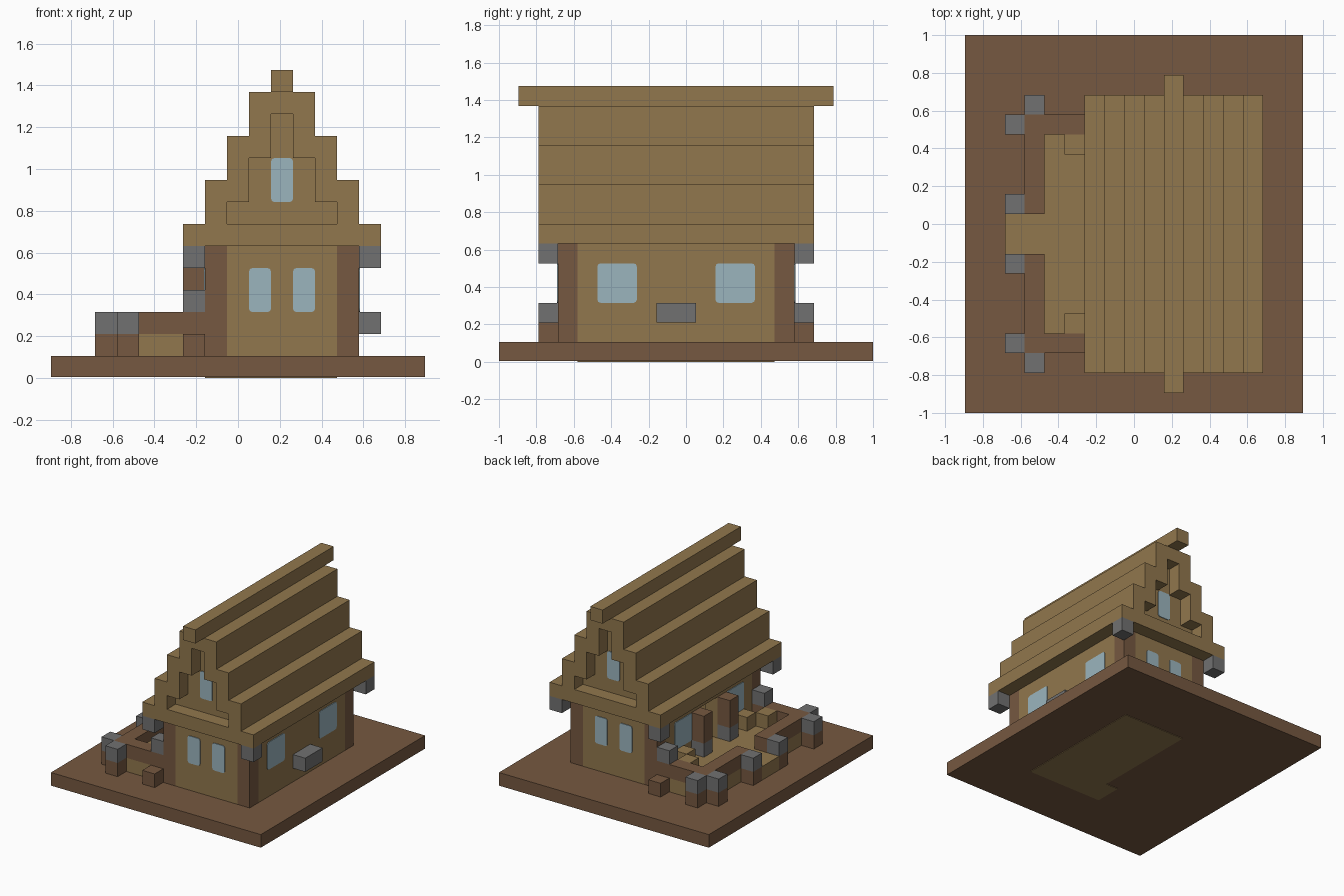
import bpy, bmesh
from mathutils import Matrix, Vector

if "Cube" in bpy.data.objects:
    bpy.data.objects.remove(bpy.data.objects["Cube"], do_unlink=True)

U = 2 / 19                                # one block
ORIGIN = Vector((-8.5 * U, -1.0, 0.0))    # grid corner of the base
DEPTH = 18                                # house is mirrored along its length in this span


def material(name, color):
    m = bpy.data.materials.new(name)
    m.use_nodes = True
    m.diffuse_color = (*color, 1)
    m.node_tree.nodes["Principled BSDF"].inputs["Base Color"].default_value = (*color, 1)
    return m


brown = material("dark_wood", (0.18, 0.098, 0.052))
tan = material("light_wood", (0.285, 0.185, 0.075))
stone = material("grey_stone", (0.165, 0.165, 0.165))
glass = material("pale_glass", (0.33, 0.46, 0.515))


def finish(name, mat, bm):
    mesh = bpy.data.meshes.new(name)
    bm.to_mesh(mesh)
    bm.free()
    mesh.materials.append(mat)
    obj = bpy.data.objects.new(name, mesh)
    bpy.context.collection.objects.link(obj)
    return obj


def cuboid(bm, box):
    x0, x1, y0, y1, z0, z1 = box
    size = Vector((x1 - x0, y1 - y0, z1 - z0)) * U
    mid = Vector((x0 + x1, y0 + y1, z0 + z1)) * U / 2 + ORIGIN
    return bmesh.ops.create_cube(bm, size=1,
                                 matrix=Matrix.Translation(mid) @ Matrix.Diagonal((*size, 1)))


def mirrored(boxes):
    return boxes + [(a, b, DEPTH - d, DEPTH - c, e, f) for a, b, c, d, e, f in boxes]


def blocks(name, mat, boxes, mirror=False):
    bm = bmesh.new()
    for box in (mirrored(boxes) if mirror else boxes):
        cuboid(bm, box)
    return finish(name, mat, bm)


def pane(name, box, axis, mirror=True):
    """Thin glass plate with rounded corners; axis is its facing direction."""
    bm = bmesh.new()
    for b in (mirrored([box]) if mirror else [box]):
        verts = cuboid(bm, b)["verts"]
        edges = {e for v in verts for e in v.link_edges
                 if abs((e.verts[0].co - e.verts[1].co).normalized()[axis]) > 0.9}
        bmesh.ops.bevel(bm, geom=list(edges), offset=0.016, segments=2,
                        profile=0.5, affect='EDGES')
    return finish(name, glass, bm)


# Ground slab and the floor that runs through it
blocks("ground_slab", brown, [(0, 17, 0, 19, 0.04, 1)])
blocks("house_floor", tan, [(8, 13, 4, 14, 0, 1.5), (7, 8, 4, 6, 0, 0.5)])

# House walls with a doorway to the porch
blocks("corner_post", brown, [(7, 8, 3, 4, 1, 6), (13, 14, 3, 4, 1, 6)], True)
blocks("gable_wall", tan, [(8, 13, 3, 4, 1, 6)], True)
blocks("side_wall", tan, [(13, 14, 4, 14, 1, 6)])
blocks("porch_wall", tan, [(7, 8, 4, 8, 1, 6), (7, 8, 10, 14, 1, 6),
                           (7, 8, 8, 10, 5, 6), (7, 8, 8, 10, 1, 2)])

# Stepped roof: each layer is a solid body plus hollowed gable ends
CENTRE = 10.5
layers = []
gables = []
for z in range(7, 13):
    outer = 3.5 - (z - 7) // 2
    inner = max(2.5 - (z - 6) // 2, 0)
    if z == 12:
        inner = 0
    layers.append((CENTRE - outer, CENTRE + outer, 3, 15, z, z + 1))
    gables.append((CENTRE - outer, CENTRE - inner, 2, 3, z, z + 1))
    gables.append((CENTRE + inner, CENTRE + outer, 2, 3, z, z + 1))
blocks("roof_body", tan, layers)
blocks("roof_gable_rim", tan, gables, True)
blocks("roof_eave", tan, [(6, 15, 2, 16, 6, 7)])
blocks("roof_ridge", tan, [(10, 11, 1, 17, 13, 14)])
blocks("eave_corner_stone", stone, [(6, 7, 2, 3, 5, 6), (14, 15, 2, 3, 5, 6)], True)

# Windows
T = 0.05
for i in (9, 11):
    pane("gable_end_window", (i, i + 1, 3 - T, 3 + T, 3, 5), 1)
pane("attic_window", (10, 11, 3 - T, 3 + T, 8, 10), 1)
for i in (7, 14):
    pane("side_window", (i - T, i + T, 5, 7, 3, 5), 0)
blocks("window_ledge", stone, [(14, 15, 8, 10, 2, 3)])

# Porch platform, entry step and railing
blocks("porch_floor", tan, [(3, 7, 3, 15, 1, 2), (2, 3, 8, 10, 1, 2)])
blocks("porch_rail", brown, [(3, 7, 3, 4, 2, 3), (3, 4, 4, 8, 2, 3)], True)
blocks("rail_end_stone", stone, [(6, 7, 3, 4, 3, 4)], True)
blocks("porch_side_block", brown, [(6, 7, 2, 3, 1, 2)], True)

# Outer posts: dark wood foot with a stone cap
posts = [(3, 2), (2, 3), (2, 7)]
blocks("post_foot", brown, [(i, i + 1, j, j + 1, 1, 2) for i, j in posts], True)
blocks("post_cap", stone, [(i, i + 1, j, j + 1, 2, 3) for i, j in posts], True)

# Pillars beside the doorway and the seats on the porch
blocks("door_pillar", brown, [(6, 7, 7, 8, 3, 5)], True)
blocks("pillar_foot", stone, [(6, 7, 7, 8, 2, 3)], True)
blocks("porch_seat", tan, [(5, 6, 4, 5, 2, 3), (6, 7, 5, 6, 2, 3)], True)
